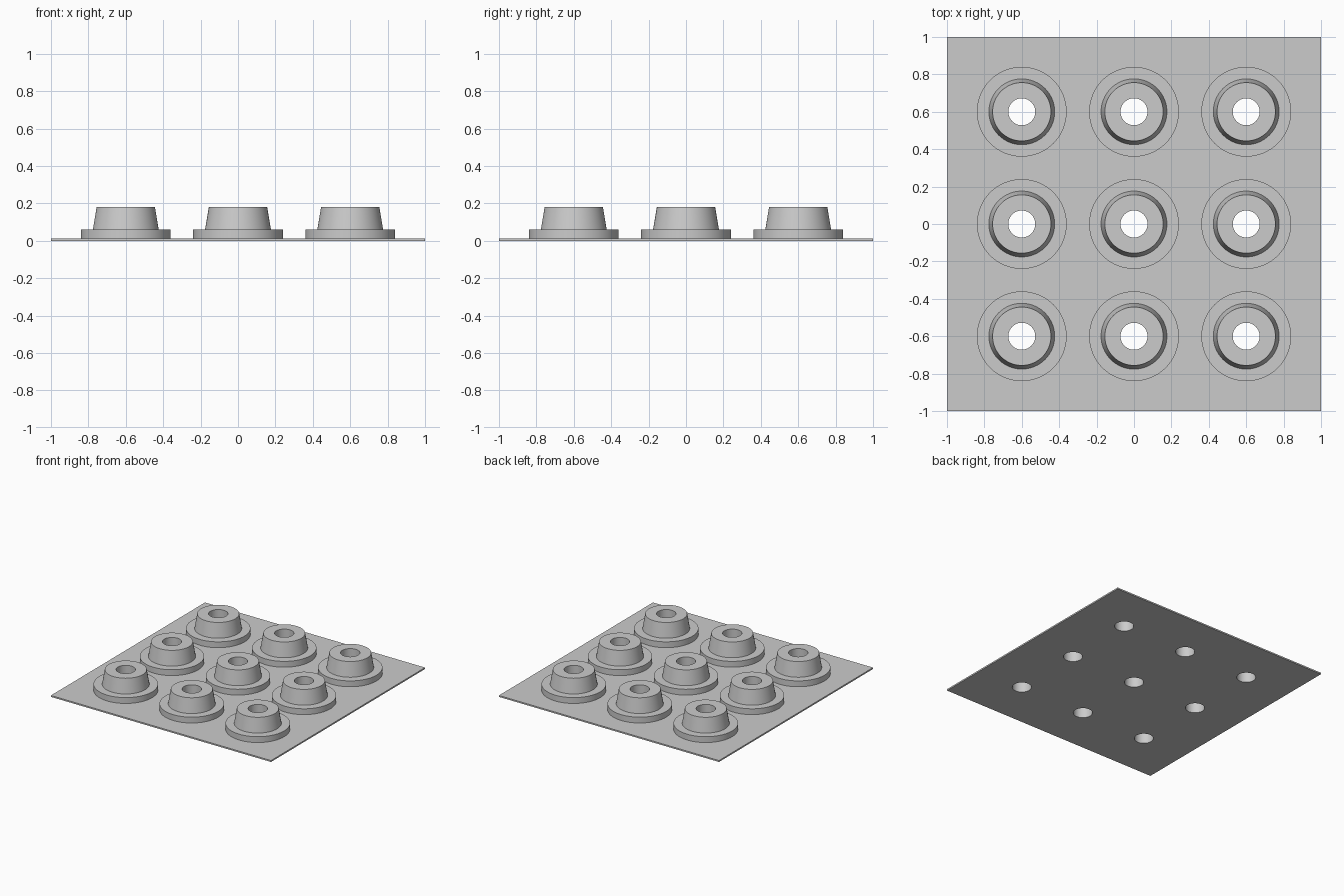
import bpy, bmesh, math
from mathutils import Matrix, Vector

if "Cube" in bpy.data.objects:
    bpy.data.objects.remove(bpy.data.objects["Cube"], do_unlink=True)

SPACING, SEGMENTS = 0.6, 64
PLATE_TOP, HOLE_RADIUS = 0.012, 0.072
CENTRES = [(x * SPACING, y * SPACING) for x in (-1, 0, 1) for y in (-1, 0, 1)]

grey = bpy.data.materials.new("plain grey")
grey.use_nodes = True
colour = (0.6, 0.6, 0.6, 1)
grey.diffuse_color = colour
grey.node_tree.nodes["Principled BSDF"].inputs["Base Color"].default_value = colour


def add_object(name, bm):
    bmesh.ops.recalc_face_normals(bm, faces=bm.faces)
    mesh = bpy.data.meshes.new(name)
    bm.to_mesh(mesh)
    bm.free()
    mesh.materials.append(grey)
    obj = bpy.data.objects.new(name, mesh)
    bpy.context.collection.objects.link(obj)
    return obj


def smooth(obj):
    bpy.ops.object.select_all(action="DESELECT")
    obj.select_set(True)
    bpy.context.view_layer.objects.active = obj
    bpy.ops.object.shade_smooth_by_angle(angle=math.radians(30))


# Thin square base plate
bm = bmesh.new()
bmesh.ops.create_cube(bm, size=1, matrix=Matrix.Translation((0, 0, PLATE_TOP / 2))
                      @ Matrix.Diagonal((2, 2, PLATE_TOP, 1)))
plate = add_object("base_plate", bm)

# Drill the grid of through holes
bm = bmesh.new()
for x, y in CENTRES:
    bmesh.ops.create_cone(bm, cap_ends=True, segments=SEGMENTS, radius1=HOLE_RADIUS,
                          radius2=HOLE_RADIUS, depth=0.2,
                          matrix=Matrix.Translation((x, y, 0)))
drill = add_object("hole_cutter", bm)
drill.hide_render = True
cut = plate.modifiers.new("holes", "BOOLEAN")
cut.operation, cut.solver, cut.object = "DIFFERENCE", "EXACT", drill
bpy.context.view_layer.objects.active = plate
bpy.ops.object.modifier_apply(modifier=cut.name)
bpy.data.objects.remove(drill, do_unlink=True)
smooth(plate)

# Flanged, tapered bushing: a lathed profile of (radius, height)
profile = [(HOLE_RADIUS, PLATE_TOP), (0.24, PLATE_TOP), (0.24, 0.06),
           (0.176, 0.06), (0.156, 0.18), (HOLE_RADIUS, 0.18)]
bm = bmesh.new()
verts = [bm.verts.new((r, 0, z)) for r, z in profile]
edges = [bm.edges.new((verts[i - 1], verts[i])) for i in range(1, len(verts))]
edges.append(bm.edges.new((verts[-1], verts[0])))
bmesh.ops.spin(bm, geom=verts + edges, cent=Vector(), axis=(0, 0, 1),
               angle=math.tau, steps=SEGMENTS)
bmesh.ops.remove_doubles(bm, verts=bm.verts, dist=0.0005)
bushing = add_object("bushing", bm)
smooth(bushing)

# Repeat the bushing over every hole
for i, (x, y) in enumerate(CENTRES):
    part = bushing if i == 0 else bushing.copy()
    part.name = f"bushing_{i + 1}"
    part.location = (x, y, 0)
    if i:
        bpy.context.collection.objects.link(part)
